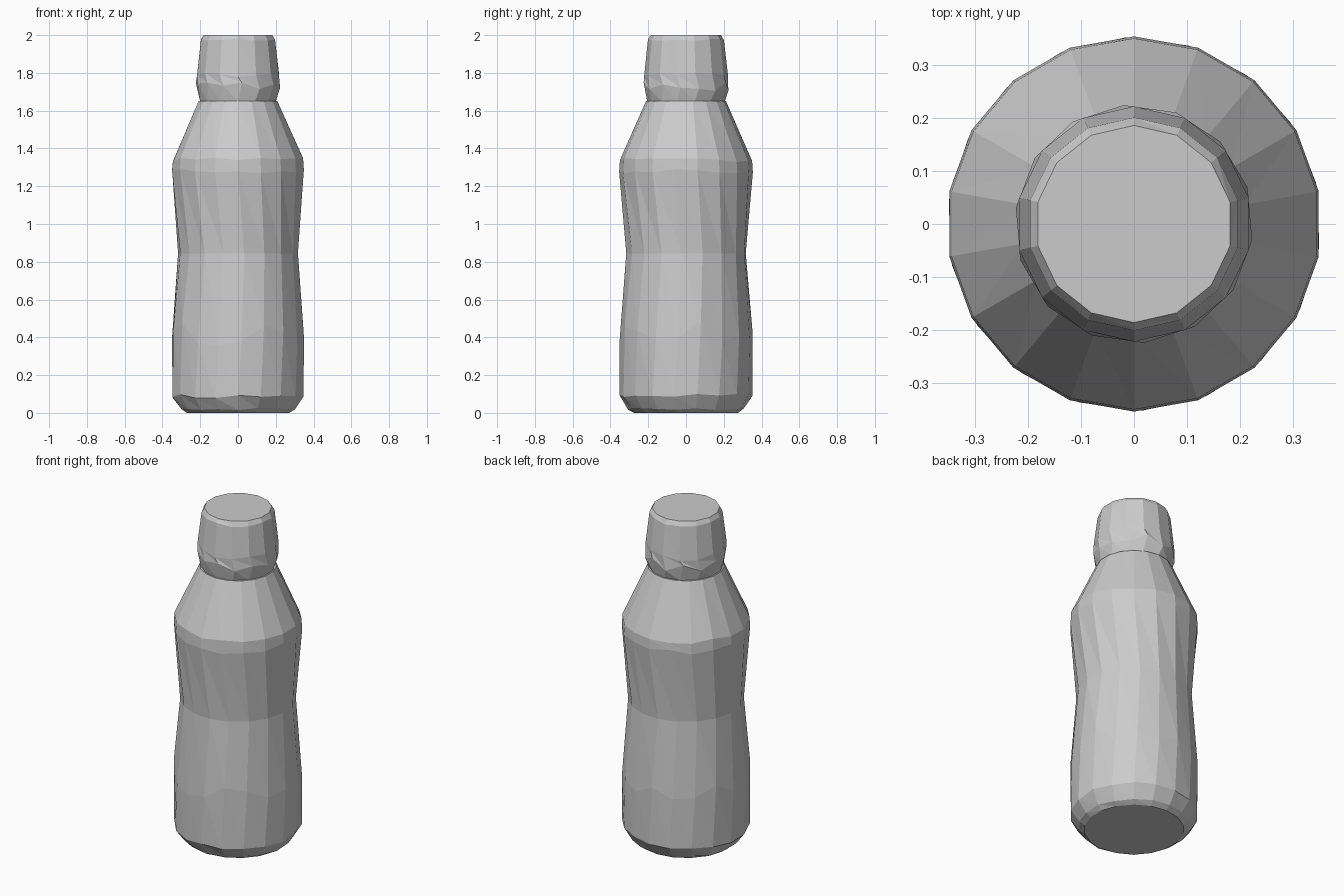
import bpy, bmesh, math, random

cube = bpy.data.objects.get("Cube")
if cube:
    bpy.data.objects.remove(cube)
random.seed(4)

grey = bpy.data.materials.new("plain_grey")
grey.use_nodes = True
COLOUR = (0.6, 0.6, 0.6, 1)
grey.diffuse_color = COLOUR
grey.node_tree.nodes["Principled BSDF"].inputs["Base Color"].default_value = COLOUR


def lathe(name, profile, sides, close_bottom=False, close_top=False):
    """Faceted turned part; profile rows are radius, height, twist in steps, height jitter."""
    bm = bmesh.new()
    rings = []
    for radius, height, twist, jitter in profile:
        ring = []
        for i in range(sides):
            a = math.tau * (i + 0.5 + twist) / sides
            z = height + random.uniform(-jitter, jitter)
            ring.append(bm.verts.new((radius * math.cos(a), radius * math.sin(a), z)))
        rings.append(ring)
    # Triangulated bands give the faceted skin
    for low, high in zip(rings, rings[1:]):
        for i in range(sides):
            j = (i + 1) % sides
            bm.faces.new((low[i], low[j], high[i]))
            bm.faces.new((low[j], high[j], high[i]))
    if close_bottom:
        bm.faces.new(list(reversed(rings[0])))
    if close_top:
        bm.faces.new(rings[-1])
    mesh = bpy.data.meshes.new(name)
    bm.to_mesh(mesh)
    bm.free()
    mesh.materials.append(grey)
    obj = bpy.data.objects.new(name, mesh)
    bpy.context.collection.objects.link(obj)
    return obj


# Lower body: chamfered foot, straight wall, narrowing to the waist
lathe("lower_body", [
    (0.275, 0.0, 0, 0),
    (0.305, 0.02, 0, 0.006),
    (0.352, 0.09, 0, 0.012),
    (0.352, 0.42, 0.15, 0.07),
    (0.318, 0.845, 0.3, 0),
], 18, close_bottom=True)

# Upper body: waist swelling to the shoulder, then tapering to the neck
lathe("upper_body", [
    (0.318, 0.845, 0.3, 0),
    (0.354, 1.28, 0, 0.012),
    (0.350, 1.34, 0, 0.012),
    (0.212, 1.65, 0, 0),
], 18, close_top=True)

# Cap: rounded lower rim, tapered wall, bevelled top
lathe("cap", [
    (0.205, 1.648, 0, 0),
    (0.225, 1.73, 0.2, 0.025),
    (0.222, 1.79, 0, 0.015),
    (0.201, 1.975, 0, 0.005),
    (0.186, 2.0, 0, 0),
], 14, close_bottom=True, close_top=True)
